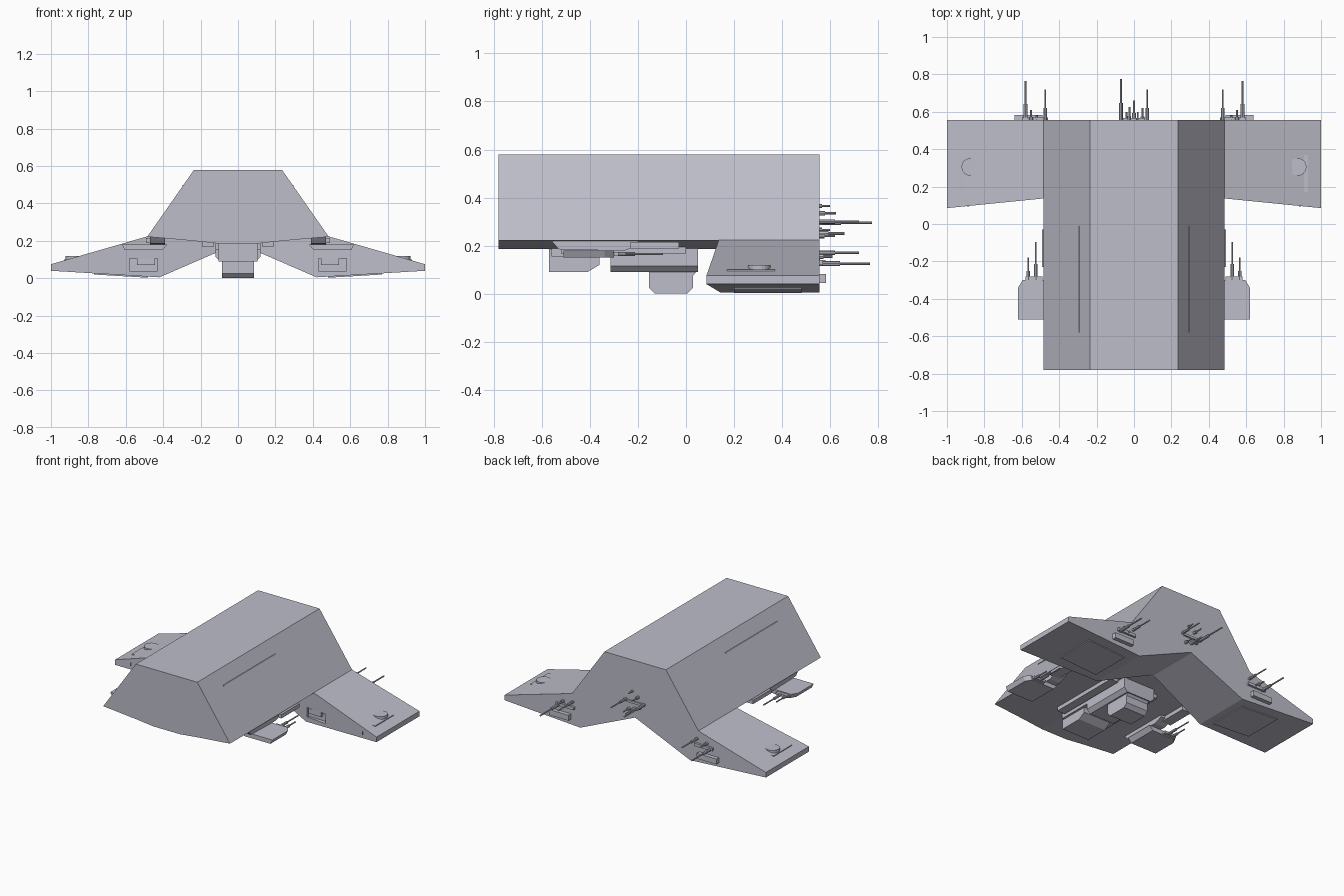
import bpy, bmesh
from mathutils import Vector

cube = bpy.data.objects.get("Cube")
if cube:
    bpy.data.objects.remove(cube)

hull = bpy.data.materials.new("hull_grey")
hull.use_nodes = True
colour = (0.51, 0.51, 0.59, 1)
hull.diffuse_color = colour
hull.node_tree.nodes["Principled BSDF"].inputs["Base Color"].default_value = colour


def finish(name, bm):
    bmesh.ops.recalc_face_normals(bm, faces=bm.faces)
    mesh = bpy.data.meshes.new(name)
    bm.to_mesh(mesh)
    bm.free()
    mesh.materials.append(hull)
    ob = bpy.data.objects.new(name, mesh)
    bpy.context.collection.objects.link(ob)
    return ob


def extrude(name, points, shift):
    """Solid from a flat outline pushed along a vector."""
    bm = bmesh.new()
    face = bm.faces.new([bm.verts.new(p) for p in points])
    res = bmesh.ops.extrude_face_region(bm, geom=[face])
    verts = [v for v in res["geom"] if isinstance(v, bmesh.types.BMVert)]
    bmesh.ops.translate(bm, verts=verts, vec=Vector(shift))
    return finish(name, bm)


def prism_y(name, profile, y0, y1):
    return extrude(name, [(x, y0, z) for x, z in profile], (0, y1 - y0, 0))


def prism_x(name, profile, x0, x1):
    return extrude(name, [(x0, y, z) for y, z in profile], (x1 - x0, 0, 0))


def prism_z(name, profile, z0, z1):
    return extrude(name, [(x, y, z0) for x, y in profile], (0, 0, z1 - z0))


def box(name, x0, x1, y0, y1, z0, z1):
    return prism_y(name, [(x0, z0), (x1, z0), (x1, z1), (x0, z1)], y0, y1)


def rod(name, x, z, y0, y1, r):
    """Antenna with a thick foot and a thin tip."""
    bm = bmesh.new()
    for a, b, rad in ((y0, y0 + (y1 - y0) * 0.45, r), (y0, y1, r * 0.5)):
        geo = bmesh.ops.create_cone(bm, cap_ends=True, segments=8, radius1=rad, radius2=rad, depth=b - a)
        for v in geo["verts"]:
            v.co = Vector((x + v.co.x, (a + b) / 2 + v.co.z, z + v.co.y))
    return finish(name, bm)


def mirrored(ob):
    """Add the opposite-side twin of a part."""
    bm = bmesh.new()
    bm.from_mesh(ob.data)
    for v in bm.verts:
        v.co.x *= -1
    finish(ob.name.replace("left", "right"), bm)


# Main hull
half = [(0.235, 0.58), (0.485, 0.222), (0.24, 0.2), (0.1, 0.185)]
profile = half + [(-x, z) for x, z in reversed(half)]
prism_y("main_hull", profile, -0.78, 0.555)

left = []

# Wing with a swept leading edge
wing = prism_y("left_wing", [(0, 0.23), (0.47, 0.228), (1, 0.075), (1, 0.04), (0.42, 0.005), (0, 0.187)], 0, 0.555)
for v in wing.data.vertices:
    if v.co.y < 0.1:
        v.co.y = 0.085 + (1 - v.co.x) * 0.1

# Recess in the leading edge, with a block left standing in it
cutter = box("recess_cutter", 0.43, 0.58, 0.05, 0.155, 0.04, 0.105)
cutter.hide_render = True
cutter.hide_viewport = True
cut = wing.modifiers.new("recess", "BOOLEAN")
cut.object = cutter
cut.solver = "EXACT"
bpy.context.view_layer.update()
evaluated = wing.evaluated_get(bpy.context.evaluated_depsgraph_get())
wing.data = bpy.data.meshes.new_from_object(evaluated)
wing.modifiers.clear()
bpy.data.objects.remove(cutter)
left.append(wing)
left.append(box("left_recess_block", 0.445, 0.54, 0.137, 0.17, 0.07, 0.105))

# Plate under the wing, following its slope
def under(x):
    return 0.005 + (x - 0.42) * 0.06

plate = [(0.48, under(0.48) - 0.006), (0.77, under(0.77) - 0.006), (0.77, under(0.77) + 0.01), (0.48, under(0.48) + 0.01)]
left.append(prism_y("left_wing_under_plate", plate, 0.2, 0.48))

# Round pad and ridge on the wing top
bm = bmesh.new()
bmesh.ops.create_cone(bm, cap_ends=True, segments=24, radius1=0.047, radius2=0.047, depth=0.05)
bmesh.ops.translate(bm, verts=bm.verts, vec=(0.875, 0.305, 0.095))
left.append(finish("left_wing_pad", bm))
left.append(box("left_wing_ridge", 0.89, 0.93, 0.17, 0.37, 0.08, 0.101))
left.append(box("left_wing_tip_slot", 0.885, 0.89, 0.09, 0.11, 0.058, 0.08))

# Rear wing machinery
left.append(box("left_rear_box", 0.49, 0.64, 0.5, 0.583, 0.045, 0.082))
left.append(box("left_rear_mount", 0.46, 0.6, 0.54, 0.57, 0.12, 0.14))
for i, (x, z, tip, r) in enumerate([(0.58, 0.125, 0.765, 0.01), (0.475, 0.17, 0.72, 0.009),
                                    (0.55, 0.155, 0.61, 0.011), (0.52, 0.135, 0.58, 0.012)]):
    left.append(rod(f"left_rear_antenna_{i}", x, z, 0.54, tip, r))

# Slit strip along the hull flank
strip = [(0.285, 0.492), (0.299, 0.492), (0.295, 0.499), (0.285, 0.499)]
left.append(prism_y("left_flank_strip", strip, -0.58, -0.01))

# Side pods under the hull edge
pod = [(0.38, -0.51), (0.62, -0.51), (0.62, -0.34), (0.595, -0.3), (0.38, -0.3)]
body = prism_z("left_pod", pod, 0.15, 0.18)
for v in body.data.vertices:
    if v.co.z < 0.16:
        v.co.x += 0.025 if v.co.x < 0.5 else -0.015
left.append(body)
left.append(prism_x("left_pod_mount", [(-0.56, 0.22), (-0.53, 0.185), (-0.26, 0.178), (-0.2, 0.2), (-0.2, 0.22)], 0.39, 0.47))
left.append(box("left_pod_rear_mount", 0.42, 0.492, -0.23, -0.03, 0.188, 0.215))
left.append(box("left_pod_antenna_base", 0.49, 0.58, -0.31, -0.28, 0.157, 0.173))
left.append(rod("left_pod_antenna_long", 0.525, 0.165, -0.31, -0.095, 0.009))
left.append(rod("left_pod_antenna_short", 0.565, 0.165, -0.31, -0.18, 0.009))

# Belly side rails
left.append(box("left_belly_rail", 0.13, 0.19, -0.52, 0.0, 0.168, 0.205))

for ob in left:
    mirrored(ob)

# Belly blocks
front_block = [(-0.57, 0.2), (-0.57, 0.09), (-0.41, 0.09), (-0.36, 0.12), (-0.36, 0.2)]
prism_x("belly_front_block", front_block, -0.105, 0.105)
box("belly_spine", -0.12, 0.12, -0.56, 0.05, 0.155, 0.2)
mid = [(-0.12, 0.19), (-0.12, 0.115), (-0.095, 0.09), (0.095, 0.09), (0.12, 0.115), (0.12, 0.19)]
prism_y("belly_mid_block", mid, -0.315, 0.05)
neck = [(-0.155, 0.075), (-0.155, 0.025), (-0.13, 0), (0.005, 0), (0.03, 0.025), (0.03, 0.075), (0.05, 0.1), (-0.155, 0.1)]
prism_x("belly_lower_block", neck, -0.085, 0.085)

# Rear antenna cluster in the middle of the hull
box("cluster_base", -0.06, 0.06, 0.54, 0.566, 0.285, 0.3)
cluster = [(-0.07, 0.295, 0.775, 0.01), (0.07, 0.3, 0.72, 0.009), (0, 0.25, 0.66, 0.012), (-0.025, 0.335, 0.625, 0.01),
           (0.02, 0.365, 0.6, 0.008), (0.045, 0.24, 0.62, 0.01), (-0.04, 0.265, 0.6, 0.01)]
for i, (x, z, tip, r) in enumerate(cluster):
    rod(f"cluster_antenna_{i}", x, z, 0.54, tip, r)
